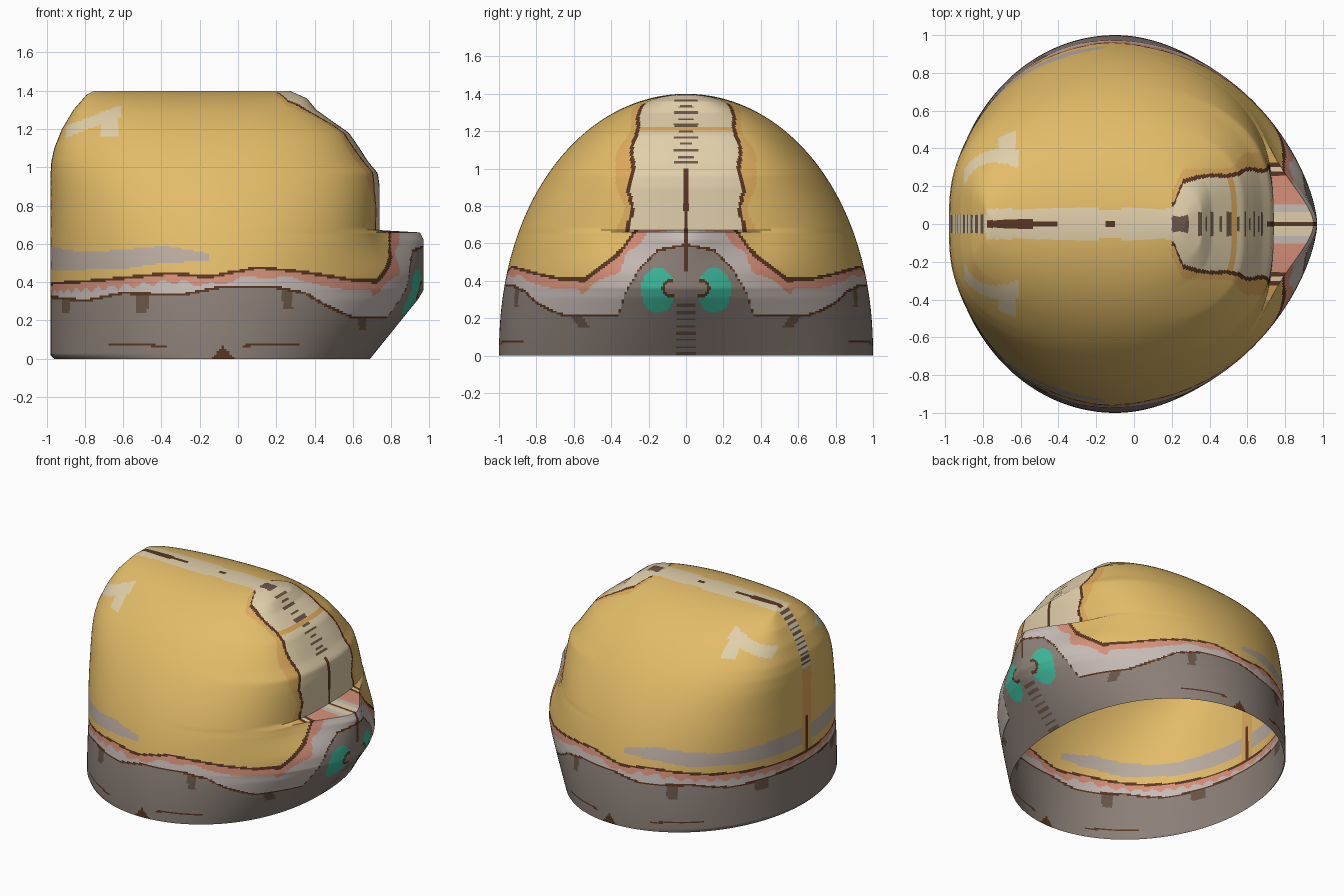
import bpy, bmesh, math

# Remove the default object
default_cube = bpy.data.objects.get("Cube")
if default_cube:
    bpy.data.objects.remove(default_cube, do_unlink=True)


def linear(value):
    value /= 255
    return value / 12.92 if value <= 0.04 else ((value + 0.055) / 1.055) ** 2.4


# One material per flat colour
PALETTE = {
    "yellow": (227, 188, 104),
    "grey": (140, 128, 120),
    "pale grey": (198, 187, 182),
    "salmon": (214, 144, 121),
    "brown": (90, 54, 34),
    "cream": (224, 207, 170),
    "teal": (62, 186, 156),
    "dark grey": (106, 86, 72),
    "band grey": (186, 172, 160),
    "ochre": (220, 170, 92),
}
NAMES = list(PALETTE)


def make_material(name):
    colour = [linear(c) for c in PALETTE[name]] + [1]
    material = bpy.data.materials.new(name)
    material.use_nodes = True
    material.diffuse_color = colour
    shader = material.node_tree.nodes["Principled BSDF"]
    shader.inputs["Base Color"].default_value = colour
    shader.inputs["Roughness"].default_value = 0.7
    return material


def lookup(table, key):
    """Straight-line interpolation through (key, value) pairs."""
    if key <= table[0][0]:
        return table[0][1]
    for (k0, v0), (k1, v1) in zip(table, table[1:]):
        if key <= k1:
            return v0 + (v1 - v0) * (key - k0) / (k1 - k0)
    return table[-1][1]


def smooth_step(value):
    value = min(max(value, 0), 1)
    return value * value * (3 - 2 * value)


# Side profile: back and front limits of the shell by height
HEIGHT = 1.4
LEDGE = 0.66
MIDDLE = -0.1
BACK = [(0, -0.96), (0.02, -0.98), (0.95, -0.98), (1.03, -0.975), (1.1, -0.96),
        (1.2, -0.92), (1.3, -0.86), (1.38, -0.79), (HEIGHT, -0.75)]
MUZZLE = [(0, 0.69), (0.31, 0.94), (0.36, 0.97), (0.62, 0.97), (LEDGE, 0.95)]
BROW = [(0.9, 0.74), (0.97, 0.73), (1.03, 0.68), (1.1, 0.635), (1.18, 0.58),
        (1.25, 0.48), (1.3, 0.41), (1.36, 0.36), (HEIGHT, 0.27)]
# Roundness of the plan by height: a lower value is blunter
BACK_ROUND = [(0.35, 0.5), (0.8, 0.4), (1.2, 0.28), (HEIGHT, 0.15)]
MUZZLE_ROUND = [(0, 0.45), (0.35, 0.64)]
BROW_ROUND = [(0.9, 0.35), (HEIGHT, 0.25)]


def reach(limits, rounding, half, z):
    """Where the rounded plan lies in x at a given share of its half width."""
    bulge = 1 - half ** (1 / lookup(rounding, z))
    return MIDDLE + (lookup(limits, z) - MIDDLE) * math.sqrt(max(0, bulge))


def shell_point(angle, z):
    """Point of the rounded plan at a height."""
    c, s = math.cos(angle), math.sin(angle)
    half = min(1, abs(s) ** (1 if c > 0 else 1.28))
    arch = math.sqrt(max(0, 1 - (z / HEIGHT) ** 2.15))
    if c > 0:
        x = reach(BACK, BACK_ROUND, half, z)
    else:
        x = reach(BROW, BROW_ROUND, half, z)
        if z <= LEDGE:
            # The muzzle narrows toward its ledge
            narrow = 0.75 * smooth_step((z - 0.42) / 0.24) * smooth_step(half / 0.5)
            x += (reach(MUZZLE, MUZZLE_ROUND, half, z) - x) * (1 - narrow)
    return x, math.copysign(half * arch, s), z


# Painted borders: by x along the sides, by y around the muzzle
TRIM_SIDE = [(-0.98, 0.4), (-0.7, 0.42), (-0.35, 0.455), (-0.15, 0.435),
             (0.1, 0.485), (0.3, 0.465), (0.6, 0.42)]
TRIM_MUZZLE = [(0, 0.79), (0.2, 0.77), (0.28, 0.67), (0.35, 0.57), (0.5, 0.45),
               (0.55, 0.415), (0.7, 0.42)]
BAND_SIDE = [(-0.98, 0.33), (-0.8, 0.31), (-0.6, 0.35), (-0.3, 0.34), (-0.1, 0.38),
             (0.2, 0.38), (0.35, 0.35), (0.45, 0.29), (0.6, 0.22)]
BAND_MUZZLE = [(0, 0.6), (0.15, 0.57), (0.25, 0.47), (0.33, 0.33), (0.36, 0.22)]
STRIPE_TOP = [(-0.95, 0.58), (-0.8, 0.555), (-0.6, 0.57), (-0.38, 0.59), (-0.15, 0.55)]
STRIPE_BASE = [(-0.98, 0.46), (-0.6, 0.47), (-0.4, 0.5), (-0.15, 0.51)]
PANEL = [(0.21, 0.1), (0.26, 0.21), (0.4, 0.24), (0.74, 0.29)]
DRIPS = [(-0.9, 0.03, 0.24), (-0.5, 0.045, 0.24), (0.26, 0.04, 0.26), (0.65, 0.03, 0.15)]


def lower_colour(x, y, z, border):
    """Grey band with its outline, drips, muzzle spots and rim marks."""
    if x > 0.75:
        spot = ((y - 0.15) / 0.09) ** 2 + ((z - 0.35) / 0.12) ** 2
        notch = math.hypot(y - 0.08, z - 0.36)
        if spot < 1 and notch > 0.05:
            return "teal"
        if spot < 1 and notch > 0.035:
            return "brown"
    if x > 0.65 and y < 0.05 and z < 0.3 and math.sin(z * 170) > 0.3:
        return "dark grey"
    if z > border - 0.014:
        return "brown"
    for centre, width, bottom in DRIPS:
        if abs(x - centre) < width * (0.6 + 2 * (z - bottom)) and z > bottom:
            return "dark grey"
    if z < 0.07 - 1.2 * abs(x + 0.08):
        return "brown"
    scratch = 0.065 + 0.012 * math.sin(x * 8)
    if abs(z - scratch) < 0.006 and math.sin(x * 9) > 0.2 and x < 0.45:
        return "brown"
    return "grey"


def panel_colour(y, z):
    """Cream brow panel with a centre seam and creases."""
    if z < 1 and y < 0.012:
        return "brown"
    if z >= 1 and y < 0.03 + 0.035 * abs(math.sin(z * 47)) and math.sin(z * 190) > 0.35:
        return "dark grey"
    if abs(z - 1.21) < 0.01:
        return "ochre"
    return "cream"


def upper_colour(x, y, z):
    """Yellow dome with its brow panel, crest strip and highlights."""
    if x > 0.2 and z > LEDGE:
        edge = lookup(PANEL, x) + 0.01 * math.sin(z * 30)
        if y < edge:
            return panel_colour(y, z)
        if y < edge + 0.022:
            return "brown"
        if y < edge + 0.08 + 0.03 * math.sin(z * 14):
            return "ochre"
    if y < 0.08 and z > 1.38 and -0.78 < x <= 0.22:
        seam = x < -0.4 or abs(x + 0.13) < 0.025
        return "brown" if y < 0.02 and seam else "cream"
    if x < -0.75 and y < 0.05:
        if z > 1:
            return "dark grey" if math.sin(z * 190) > 0.2 else "cream"
        return "brown" if z < 0.65 and y < 0.012 else "ochre"
    bar = abs(z - 1.24 - 0.38 * (x + 0.755)) < 0.031 and -0.9 < x < -0.61
    stem = -0.715 < x < -0.625 and 1.165 < z < 1.29
    if bar or stem:
        return "cream"
    if x < -0.15 and lookup(STRIPE_BASE, x) < z < lookup(STRIPE_TOP, x):
        return "band grey"
    return "yellow"


def paint(x, y, z):
    y = abs(y)
    at_muzzle = x > 0.6
    trim = lookup(TRIM_MUZZLE, y) if at_muzzle else lookup(TRIM_SIDE, x)
    band = lookup(BAND_MUZZLE, y) if at_muzzle else lookup(BAND_SIDE, x)
    steep = 1.8 if x > 0.7 else 1
    if at_muzzle and 0.45 < z < LEDGE + 0.007 and y < 0.012:
        return "brown"
    if z < band:
        return lower_colour(x, y, z, band)
    if z > LEDGE + 0.007 or z > trim:
        return upper_colour(x, y, z)
    if at_muzzle and z > LEDGE and y < 0.06:
        return "cream"
    if z > trim - 0.016 * steep:
        return "brown"
    if z > LEDGE - 0.015 and y > 0.1 and x < 0.84 + 0.03 * math.sin(y * 60):
        return "salmon"
    if z > trim - (0.052 + 0.012 * math.sin(x * 40 + y * 50)) * steep:
        return "salmon"
    return "pale grey"


# Open helmet shell: stacked rings with a ledge above the muzzle
COLUMNS, LOWER, UPPER = 440, 66, 76
levels = [LEDGE * i / LOWER for i in range(LOWER + 1)]
start = math.asin((LEDGE + 0.012) / HEIGHT)
levels += [HEIGHT * math.sin(start + (math.pi / 2 - start) * i / UPPER)
           for i in range(UPPER + 1)]

bm = bmesh.new()
rings = [[bm.verts.new(shell_point(math.tau * k / COLUMNS, z)) for k in range(COLUMNS)]
         for z in levels]
for low, high in zip(rings, rings[1:]):
    for k in range(COLUMNS):
        n = (k + 1) % COLUMNS
        bm.faces.new((low[k], high[k], high[n], low[n]))
bmesh.ops.remove_doubles(bm, verts=bm.verts, dist=0.0002)
bmesh.ops.recalc_face_normals(bm, faces=bm.faces)
for face in bm.faces:
    face.material_index = NAMES.index(paint(*face.calc_center_median()))

mesh = bpy.data.meshes.new("helmet_shell")
bm.to_mesh(mesh)
bm.free()
for name in NAMES:
    mesh.materials.append(make_material(name))
shell = bpy.data.objects.new("helmet_shell", mesh)
bpy.context.collection.objects.link(shell)
bpy.ops.object.select_all(action="DESELECT")
shell.select_set(True)
bpy.context.view_layer.objects.active = shell
bpy.ops.object.shade_smooth_by_angle(angle=math.radians(50))
